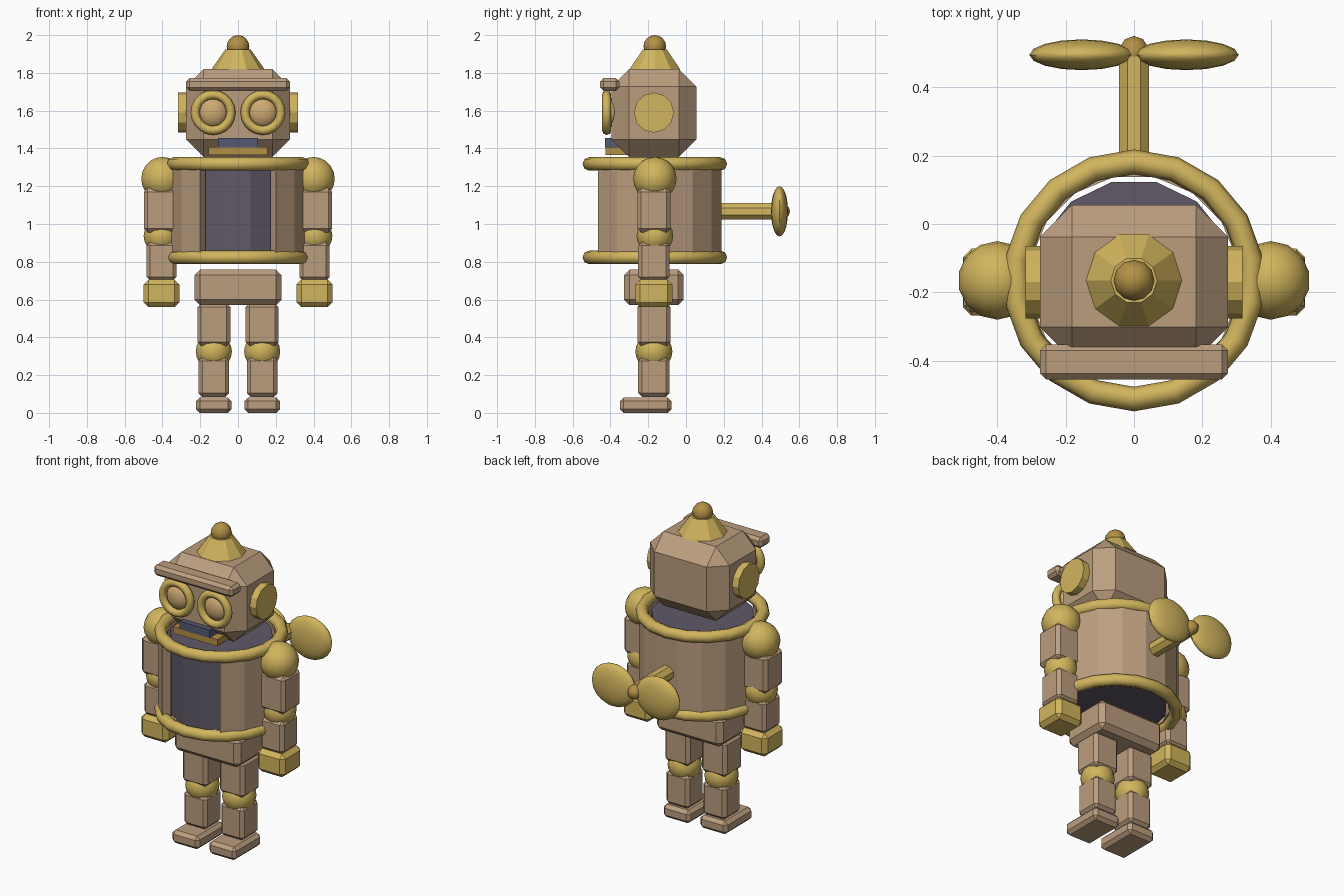
import bpy, bmesh
from math import sin, cos, pi, radians
from mathutils import Matrix

cube = bpy.data.objects.get("Cube")
if cube:
    bpy.data.objects.remove(cube, do_unlink=True)

CY = -0.165  # body axis in y


def material(name, rgb):
    m = bpy.data.materials.new(name)
    m.use_nodes = True
    m.diffuse_color = (*rgb, 1)
    m.node_tree.nodes["Principled BSDF"].inputs["Base Color"].default_value = (*rgb, 1)
    return m


TAN = material("tan_metal", (0.50, 0.34, 0.21))
BRASS = material("brass", (0.64, 0.46, 0.11))
DARK = material("dark_interior", (0.115, 0.10, 0.135))
LENS = material("amber_lens", (0.62, 0.40, 0.17))
COPPER = material("dark_brass", (0.45, 0.28, 0.06))
SLATE = material("slate_mouth", (0.09, 0.10, 0.17))


def finish(name, bm, mat, smooth=False):
    bmesh.ops.recalc_face_normals(bm, faces=bm.faces)
    mesh = bpy.data.meshes.new(name)
    bm.to_mesh(mesh)
    bm.free()
    mesh.materials.append(mat)
    obj = bpy.data.objects.new(name, mesh)
    bpy.context.collection.objects.link(obj)
    if smooth:
        bpy.ops.object.select_all(action='DESELECT')
        obj.select_set(True)
        bpy.context.view_layer.objects.active = obj
        bpy.ops.object.shade_smooth_by_angle(angle=radians(50))
    return obj


def box(name, x, y, z, mat, bevel=0.02):
    """Chamfered box given by its (low, high) ranges."""
    bm = bmesh.new()
    bmesh.ops.create_cube(bm, size=1)
    for v in bm.verts:
        v.co = [(a + b) / 2 + c * (b - a) for (a, b), c in zip((x, y, z), v.co)]
    if bevel:
        bmesh.ops.bevel(bm, geom=bm.edges[:], offset=bevel, segments=1,
                        affect='EDGES', profile=0.5)
    return finish(name, bm, mat)


def ball(name, center, radii, mat, segments=14, rings=10):
    bm = bmesh.new()
    bmesh.ops.create_uvsphere(bm, u_segments=segments, v_segments=rings, radius=1)
    bm.transform(Matrix.Translation(center) @ Matrix.Diagonal((*radii, 1)))
    return finish(name, bm, mat, True)


def cone(name, center, r1, r2, depth, sides, mat, axis='Z', turn=0.0):
    bm = bmesh.new()
    bmesh.ops.create_cone(bm, cap_ends=True, segments=sides,
                          radius1=r1, radius2=r2, depth=depth)
    rot = Matrix.Rotation(turn, 4, 'Z')
    if axis == 'X':
        rot = Matrix.Rotation(pi / 2, 4, 'Y') @ rot
    elif axis == 'Y':
        rot = Matrix.Rotation(-pi / 2, 4, 'X') @ rot
    bm.transform(Matrix.Translation(center) @ rot)
    return finish(name, bm, mat)


def torus(name, center, major, minor, mat, n, m=8, upright=False):
    bm = bmesh.new()
    grid = []
    for i in range(n):
        a = pi / 2 + 2 * pi * i / n
        ring = []
        for j in range(m):
            b = 2 * pi * j / m
            r = major + minor * cos(b)
            ring.append(bm.verts.new((r * cos(a), r * sin(a), minor * sin(b))))
        grid.append(ring)
    for i in range(n):
        p, q = grid[i], grid[(i + 1) % n]
        for j in range(m):
            k = (j + 1) % m
            bm.faces.new((p[j], q[j], q[k], p[k]))
    if upright:
        bm.transform(Matrix.Rotation(pi / 2, 4, 'X'))
    bm.transform(Matrix.Translation(center))
    return finish(name, bm, mat, True)


# Torso: ring of flat planks, open at the front
bm = bmesh.new()
SIDES, R_OUT, R_IN = 16, 0.361, 0.308
for i in range(2, SIDES - 1):
    corners = []
    for k in (i - 0.5, i + 0.5):
        a = -pi / 2 + 2 * pi * k / SIDES
        for r in (R_IN, R_OUT):
            for z in (0.83, 1.31):
                corners.append(bm.verts.new((r * cos(a), CY + r * sin(a), z)))
    for f in ((0, 1, 3, 2), (4, 5, 7, 6), (0, 1, 5, 4),
              (2, 3, 7, 6), (0, 2, 6, 4), (1, 3, 7, 5)):
        bm.faces.new([corners[c] for c in f])
finish("torso_planks", bm, TAN)
cone("torso_core", (0, CY, 1.07), 0.295, 0.295, 0.48, 14, DARK, turn=pi / 2)
for label, z in (("upper", 1.318), ("lower", 0.823)):
    torus(label + "_torso_ring", (0, CY, z), 0.347, 0.036, BRASS, 18)

# Head, brow, mouth and cap
box("head", (-0.275, 0.275), (-0.395, 0.055), (1.355, 1.82), TAN, 0.093)
box("brow", (-0.275, 0.275), (-0.455, -0.352), (1.705, 1.772), TAN, 0.018)
box("mouth", (-0.105, 0.105), (-0.43, -0.33), (1.405, 1.455), SLATE, 0)
box("jaw_plate", (-0.155, 0.155), (-0.425, -0.31), (1.365, 1.407), COPPER, 0)
cone("cap", (0, CY, 1.87), 0.142, 0.068, 0.105, 10, BRASS, turn=pi / 2)
ball("cap_knob", (0, CY, 1.94), (0.06, 0.06, 0.06), COPPER, 12, 8)

# Pelvis
box("pelvis", (-0.23, 0.23), (-0.328, -0.012), (0.57, 0.76), TAN, 0.03)

# Paired parts
for side, s in (("left", 1), ("right", -1)):
    def span(c, h):
        return (s * c - h, s * c + h)

    def deep(h):
        return (CY - h - 0.005, CY + h - 0.005)

    torus(side + "_eye_rim", (s * 0.132, -0.42, 1.59), 0.095, 0.024, BRASS, 20, 8, True)
    ball(side + "_eye_lens", (s * 0.132, -0.40, 1.59), (0.078, 0.045, 0.078), LENS)
    cone(side + "_ear", (s * 0.288, CY - 0.005, 1.59), 0.106, 0.106, 0.06, 12, BRASS, 'X')

    ball(side + "_shoulder", (s * 0.40, CY, 1.24), (0.115, 0.115, 0.115), BRASS)
    box(side + "_upper_arm", span(0.408, 0.09), deep(0.088), (0.955, 1.19), TAN)
    ball(side + "_elbow", (s * 0.405, CY, 0.937), (0.097, 0.097, 0.097), BRASS)
    box(side + "_forearm", span(0.405, 0.08), deep(0.083), (0.70, 0.905), TAN)
    box(side + "_hand", span(0.405, 0.095), deep(0.098), (0.56, 0.705), BRASS, 0.025)

    box(side + "_thigh", span(0.128, 0.087), deep(0.088), (0.355, 0.58), TAN)
    ball(side + "_knee", (s * 0.128, CY - 0.005, 0.325), (0.098, 0.098, 0.098), BRASS)
    box(side + "_shin", span(0.128, 0.081), deep(0.083), (0.085, 0.295), TAN)
    box(side + "_foot", span(0.128, 0.094), (-0.35, -0.077), (0, 0.082), TAN)

    # Propeller blade
    ball(side + "_blade", (s * 0.153, 0.495, 1.067), (0.153, 0.045, 0.133), BRASS, 16, 10)

# Propeller shaft and hub
cone("propeller_shaft", (0, 0.315, 1.067), 0.048, 0.048, 0.35, 8, BRASS, 'Y', pi / 8)
ball("propeller_hub", (0, 0.50, 1.067), (0.045, 0.05, 0.045), COPPER, 10, 8)
